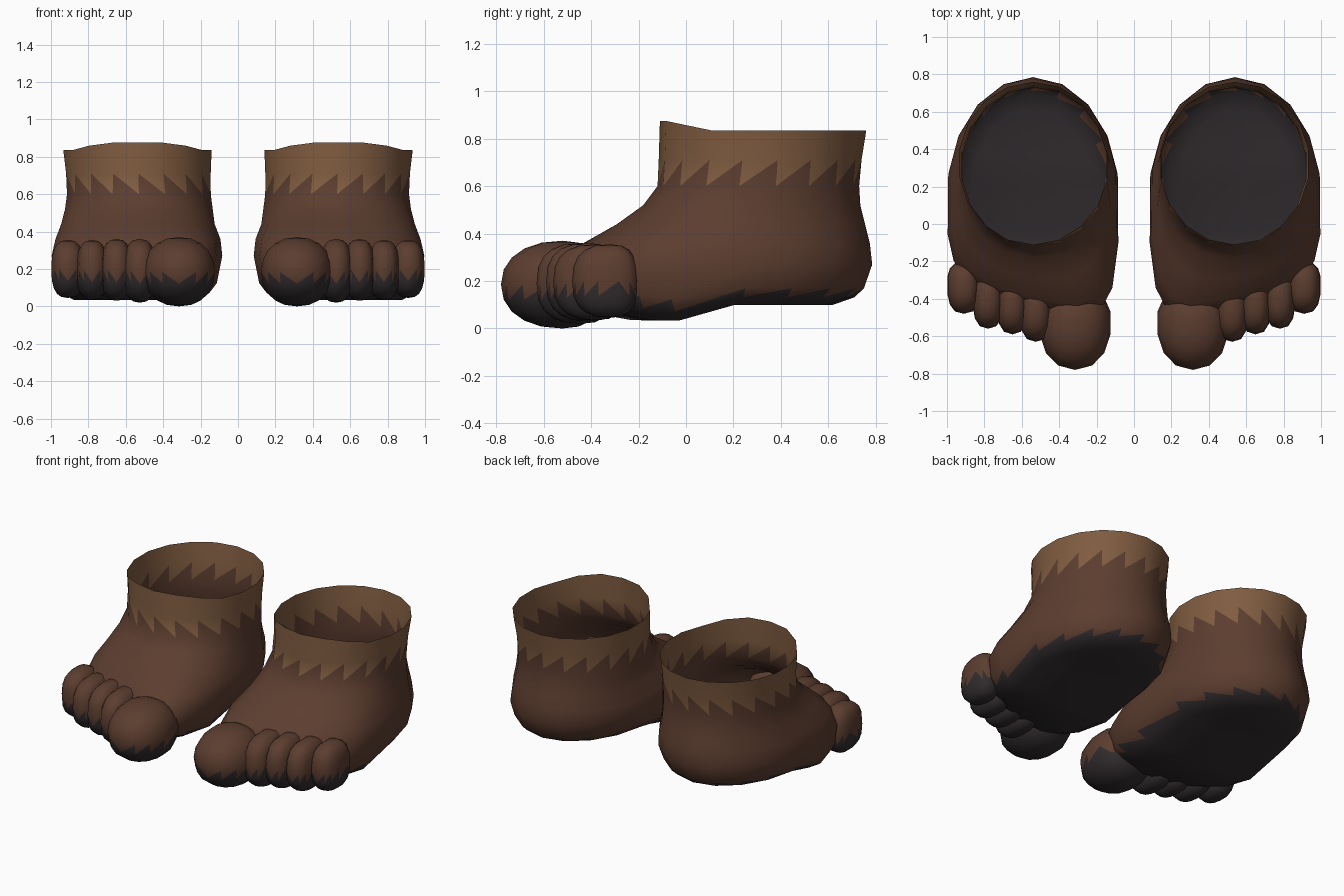
import bpy, bmesh, math

cube = bpy.data.objects.get("Cube")
if cube:
    bpy.data.objects.remove(cube)


def material(name, rgb):
    m = bpy.data.materials.new(name)
    m.use_nodes = True
    m.diffuse_color = (*rgb, 1)
    bsdf = m.node_tree.nodes["Principled BSDF"]
    bsdf.inputs["Base Color"].default_value = (*rgb, 1)
    bsdf.inputs["Roughness"].default_value = 0.9
    return m


MATS = [material("brown_skin", (0.107, 0.047, 0.029)),
        material("dark_sole", (0.031, 0.025, 0.027)),
        material("tan_cuff", (0.215, 0.107, 0.052))]
SKIN, SOLE, CUFF = range(3)
N = 18


def clamp(v):
    return max(0.0, min(1.0, v))


def power(v, n):
    return math.copysign(abs(v) ** (2 / n), v)


def finish(bm, name):
    bmesh.ops.recalc_face_normals(bm, faces=bm.faces)
    for f in bm.faces:
        f.smooth = True
    mesh = bpy.data.meshes.new(name)
    bm.to_mesh(mesh)
    bm.free()
    for m in MATS:
        mesh.materials.append(m)
    ob = bpy.data.objects.new(name, mesh)
    bpy.context.collection.objects.link(ob)


# Horizontal outlines of the foot: z, inner x, outer x, front y, back y, front squareness
RINGS = [(0.00, 0.22, 0.88, -0.38, 0.62, 3.0),
         (0.05, 0.15, 0.95, -0.43, 0.71, 3.4),
         (0.11, 0.11, 0.98, -0.46, 0.75, 3.6),
         (0.27, 0.08, 1.00, -0.47, 0.785, 3.6),
         (0.36, 0.09, 0.98, -0.40, 0.775, 3.3),
         (0.44, 0.12, 0.95, -0.29, 0.755, 2.7),
         (0.52, 0.13, 0.93, -0.18, 0.735, 2.3),
         (0.60, 0.14, 0.92, -0.12, 0.73, 2.1),
         (0.71, 0.14, 0.925, -0.115, 0.74, 2.0),
         (0.835, 0.135, 0.94, -0.11, 0.76, 2.0)]


def outline(bm, side, z, x0, x1, y0, y1, n):
    ring = []
    for i in range(N):
        t = math.tau * i / N - math.pi / 2
        k = n if math.sin(t) < 0 else 2.0
        x = (x0 + x1) / 2 + (x1 - x0) / 2 * power(math.cos(t), k)
        y = (y0 + y1) / 2 + (y1 - y0) / 2 * power(math.sin(t), k)
        # arch of the sole, raised cuff front, slanted toe line
        s = clamp((y + 0.12) / 0.32)
        arch = 0.02 + 0.08 * s * s * (3 - 2 * s) + 0.04 * clamp((-0.12 - y) / 0.2)
        h = z + arch * clamp(1 - z / 0.27)
        if z > 0.8:
            h += 0.04 * clamp((0.1 - y) / 0.18)
        y += 0.25 * (x - 0.53) * clamp(-y / 0.4) * clamp((0.6 - z) / 0.2)
        ring.append(bm.verts.new((side * x, y, h)))
    return ring


def foot(side, name):
    bm = bmesh.new()
    rings = [outline(bm, side, *r) for r in RINGS]

    def face(verts, mat):
        bm.faces.new(verts).material_index = mat

    for r, (lo, hi) in enumerate(zip(rings, rings[1:])):
        for i in range(N):
            j = (i + 1) % N
            # saw-toothed colour borders at the sole and at the cuff
            if r in (1, 7):
                low, high = (SOLE, SKIN) if r == 1 else (SKIN, CUFF)
                face((lo[i], lo[j], hi[j]), low)
                face((lo[i], hi[j], hi[i]), high)
            else:
                face((lo[i], lo[j], hi[j], hi[i]),
                     SOLE if r == 0 else CUFF if r == 8 else SKIN)

    # underside filled with strips across the foot
    base = rings[0]
    for i in range(N // 2):
        verts = [base[i], base[i + 1], base[N - i - 1], base[-i]]
        face(list(dict.fromkeys(verts)), SOLE)
    finish(bm, name)


# Toes: name, centre, radii, squareness
TOES = [("big_toe", (0.315, -0.52, 0.185), (0.195, 0.26, 0.185), 2.2),
        ("second_toe", (0.525, -0.44, 0.19), (0.09, 0.19, 0.17), 2.6),
        ("third_toe", (0.65, -0.41, 0.195), (0.085, 0.18, 0.165), 2.6),
        ("fourth_toe", (0.78, -0.38, 0.195), (0.085, 0.18, 0.16), 2.6),
        ("little_toe", (0.91, -0.32, 0.2), (0.09, 0.16, 0.155), 2.6)]


def toe(side, name, centre, radii, n):
    bm = bmesh.new()
    bmesh.ops.create_uvsphere(bm, u_segments=14, v_segments=10, radius=1)
    for v in bm.verts:
        a = math.atan2(v.co.y, v.co.x)
        w = power(math.hypot(v.co.x, v.co.y), n)
        shape = [w * power(math.cos(a), n), w * power(math.sin(a), n), power(v.co.z, n)]
        # the rear half is shorter and sinks into the foot
        if shape[1] > 0:
            shape[1] *= 0.75
        v.co = [c + r * k for c, r, k in zip(centre, radii, shape)]
        v.co.x *= side
    bmesh.ops.triangulate(bm, faces=bm.faces)
    # jagged dark border just below the middle
    border = centre[2] - 0.18 * radii[2]
    for f in bm.faces:
        f.material_index = SOLE if f.calc_center_median().z < border else SKIN
    finish(bm, name)


for side, label in ((1, "left"), (-1, "right")):
    foot(side, label + "_foot")
    for toe_name, centre, radii, n in TOES:
        toe(side, label + "_" + toe_name, centre, radii, n)
